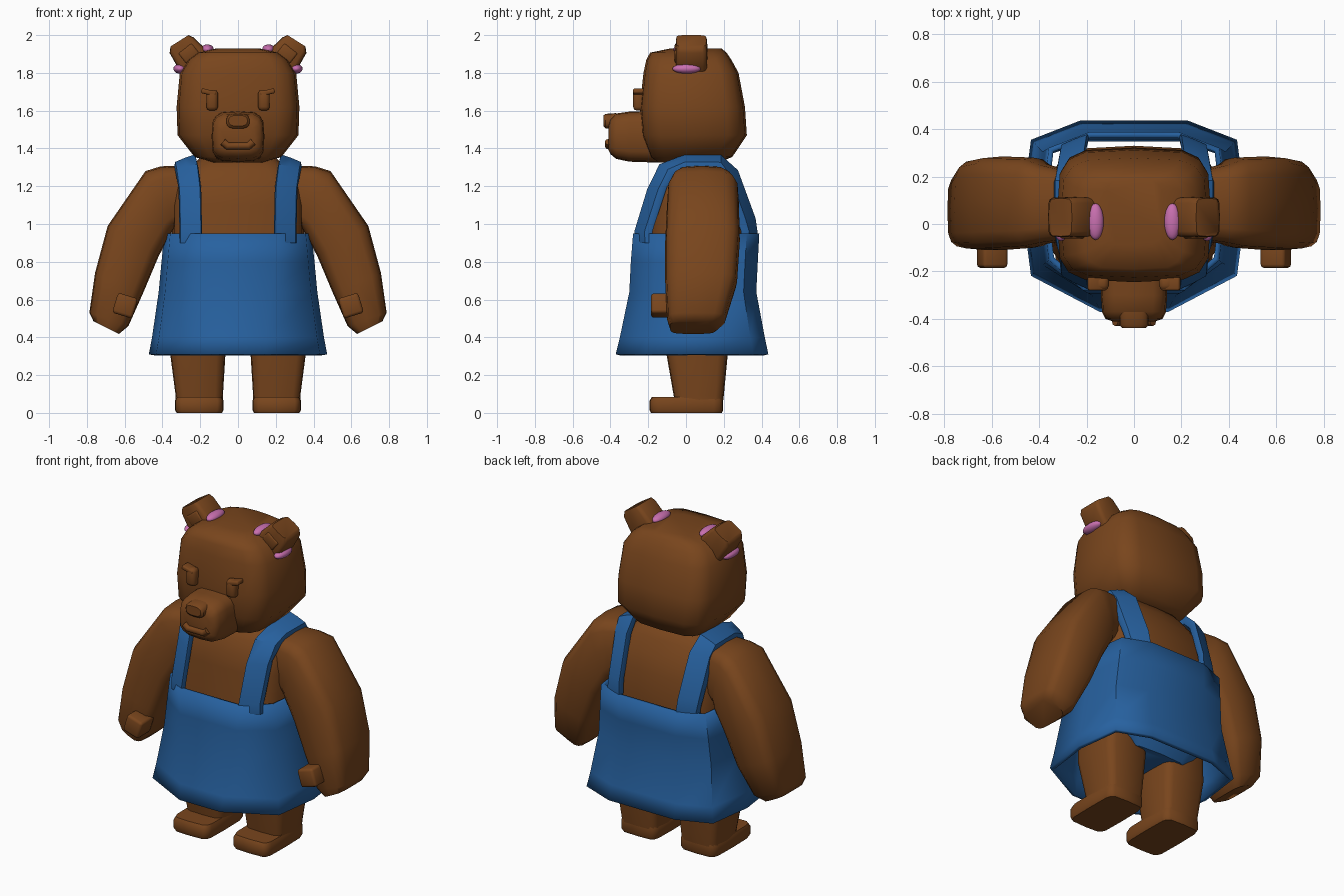
import bpy
import bmesh
from math import cos, sin, pi, radians, copysign
from mathutils import Vector, Matrix

if "Cube" in bpy.data.objects:
    bpy.data.objects.remove(bpy.data.objects["Cube"], do_unlink=True)


def material(name, colour):
    m = bpy.data.materials.new(name)
    m.use_nodes = True
    m.diffuse_color = (*colour, 1)
    m.node_tree.nodes["Principled BSDF"].inputs["Base Color"].default_value = (*colour, 1)
    return m


FUR = material("brown fur", (0.19, 0.06, 0.012))
CLOTH = material("blue cloth", (0.02, 0.12, 0.35))
PINK = material("pink bow", (0.58, 0.16, 0.43))


def finish(name, bm, mat, mirror=False, angle=40):
    """Turn a bmesh into a shaded object, optionally mirrored across x."""
    bmesh.ops.recalc_face_normals(bm, faces=bm.faces)
    mesh = bpy.data.meshes.new(name)
    bm.to_mesh(mesh)
    bm.free()
    mesh.materials.append(mat)
    ob = bpy.data.objects.new(name, mesh)
    bpy.context.collection.objects.link(ob)
    bpy.ops.object.select_all(action='DESELECT')
    ob.select_set(True)
    bpy.context.view_layer.objects.active = ob
    bpy.ops.object.shade_smooth_by_angle(angle=radians(angle))
    if mirror:
        ob.modifiers.new("mirror", 'MIRROR').use_mirror_merge = False
    return ob


def skin(name, loops, mat, mirror=False, caps=True, angle=40):
    """Join loops of points with quads."""
    bm = bmesh.new()
    rings = [[bm.verts.new(p) for p in loop] for loop in loops]
    for a, b in zip(rings, rings[1:]):
        for i in range(len(a)):
            j = (i + 1) % len(a)
            bm.faces.new((a[i], a[j], b[j], b[i]))
    if caps:
        bm.faces.new(rings[0])
        bm.faces.new(rings[-1])
    return finish(name, bm, mat, mirror, angle)


def loft(name, sections, mat, mirror=False, n=16, square=0.5, angle=40):
    """Skin rounded-rectangle rings given as (centre, half axis u, half axis v)."""
    turns = [2 * pi * i / n for i in range(n)]
    outline = [(copysign(abs(cos(a)) ** square, cos(a)),
                copysign(abs(sin(a)) ** square, sin(a))) for a in turns]
    loops = [[Vector(c) + Vector(u) * p + Vector(v) * q for p, q in outline]
             for c, u, v in sections]
    return skin(name, loops, mat, mirror, True, angle)


def level(z, hx, y0, y1, x=0):
    """Horizontal ring."""
    return (x, (y0 + y1) / 2, z), (hx, 0, 0), (0, (y1 - y0) / 2, 0)


def slanted(inner, outer, y0, y1):
    """Ring spanning two points in the xz plane."""
    (xi, zi), (xo, zo) = inner, outer
    return (((xi + xo) / 2, (y0 + y1) / 2, (zi + zo) / 2),
            ((xo - xi) / 2, 0, (zo - zi) / 2), (0, (y1 - y0) / 2, 0))


def upright(y, hx, z0, z1):
    """Ring facing the front."""
    return (0, y, (z0 + z1) / 2), (hx, 0, 0), (0, 0, (z1 - z0) / 2)


def hem(z, hx, y0, y1, front):
    """Ten-sided dress ring whose front panel has the given relative width."""
    half = [(front, -1), (0.92, -0.62), (1, 0.1), (0.92, 0.8), (0.48, 1)]
    outline = half + [(-p, q) for p, q in reversed(half)]
    return [(p * hx, (y0 + y1) / 2 + q * (y1 - y0) / 2, z) for p, q in outline]


def box(name, centre, size, turn=0, bevel=0.015):
    """Mirrored pair of rounded boxes."""
    bm = bmesh.new()
    bmesh.ops.create_cube(bm, size=1)
    bmesh.ops.scale(bm, vec=size, verts=bm.verts)
    bmesh.ops.bevel(bm, geom=bm.edges[:], offset=bevel, segments=2, profile=0.5, affect='EDGES')
    bm.transform(Matrix.Translation(centre) @ Matrix.Rotation(radians(turn), 4, 'Y'))
    finish(name, bm, FUR, True, 50)


def bow(name, centre, size):
    """Mirrored pair of flattened balls."""
    bm = bmesh.new()
    bmesh.ops.create_uvsphere(bm, u_segments=20, v_segments=12, radius=1)
    bm.transform(Matrix.Translation(centre) @ Matrix.Diagonal((*size, 1)))
    finish(name, bm, PINK, True, 60)


# Head and muzzle
loft("head", [level(1.325, 0.13, -0.15, 0.17), level(1.355, 0.23, -0.19, 0.245),
              level(1.47, 0.32, -0.235, 0.322), level(1.62, 0.325, -0.245, 0.312),
              level(1.80, 0.308, -0.225, 0.278), level(1.87, 0.265, -0.21, 0.24),
              level(1.907, 0.215, -0.19, 0.215), level(1.928, 0.12, -0.09, 0.19)],
     FUR, square=0.47, angle=60)
loft("muzzle", [upright(-0.15, 0.14, 1.325, 1.60), upright(-0.30, 0.14, 1.33, 1.595),
                upright(-0.37, 0.135, 1.345, 1.585), upright(-0.40, 0.12, 1.37, 1.555),
                upright(-0.41, 0.09, 1.39, 1.52)], FUR, square=0.55, angle=60)

# Face details
loft("nose", [upright(-0.37, 0.062, 1.503, 1.587), upright(-0.425, 0.062, 1.505, 1.583),
              upright(-0.438, 0.05, 1.518, 1.575)], FUR, square=0.7)
box("eyes", (0.137, -0.25, 1.655), (0.062, 0.06, 0.11), bevel=0.02)
box("lashes", (0.155, -0.25, 1.697), (0.08, 0.06, 0.026), turn=-14, bevel=0.008)

curve = bpy.data.curves.new("mouth", 'CURVE')
curve.dimensions = '3D'
curve.bevel_depth = 0.02
curve.bevel_resolution = 2
curve.use_fill_caps = True
lip = curve.splines.new('POLY')
lip.points.add(3)
for point, (x, z) in zip(lip.points, [(-0.08, 1.435), (-0.055, 1.413), (0.055, 1.413), (0.08, 1.435)]):
    point.co = (x, -0.41, z, 1)
curve.materials.append(FUR)
bpy.context.collection.objects.link(bpy.data.objects.new("mouth", curve))

# Ears with pink bows at each base
loft("ears", [slanted((0.15, 1.895), (0.29, 1.79), -0.055, 0.113),
              slanted((0.18, 1.935), (0.32, 1.83), -0.055, 0.113),
              slanted((0.235, 1.988), (0.362, 1.905), -0.055, 0.113),
              slanted((0.262, 2.0), (0.357, 1.94), -0.052, 0.108)],
     FUR, mirror=True, square=0.35, angle=50)
box("inner_ears", (0.26, -0.046, 1.903), (0.09, 0.03, 0.07), turn=38, bevel=0.01)
bow("upper_bows", (0.162, 0.01, 1.925), (0.034, 0.077, 0.026))
bow("lower_bows", (0.308, 0.003, 1.822), (0.034, 0.075, 0.026))

# Torso, with blue underwear on the lower faces
torso = loft("torso", [level(0.36, 0.25, -0.14, 0.24), level(0.50, 0.36, -0.21, 0.30),
                       level(0.75, 0.365, -0.22, 0.325), level(0.95, 0.35, -0.195, 0.33),
                       level(1.10, 0.35, -0.18, 0.305), level(1.20, 0.33, -0.165, 0.275),
                       level(1.28, 0.28, -0.125, 0.225), level(1.35, 0.2, -0.08, 0.18)],
             FUR, square=0.55, angle=60)
torso.data.materials.append(CLOTH)
for face in torso.data.polygons:
    face.material_index = int(face.center.z < 0.6)

# Arms and thumbs
loft("arms", [slanted((0.28, 1.00), (0.30, 1.31), -0.07, 0.23),
              slanted((0.34, 0.97), (0.41, 1.305), -0.085, 0.255),
              slanted((0.36, 0.94), (0.49, 1.28), -0.1, 0.28),
              slanted((0.42, 0.83), (0.69, 0.99), -0.11, 0.285),
              slanted((0.50, 0.64), (0.757, 0.74), -0.11, 0.27),
              slanted((0.58, 0.46), (0.787, 0.53), -0.10, 0.21),
              slanted((0.63, 0.418), (0.765, 0.485), -0.085, 0.16)], FUR, mirror=True, angle=45)
box("thumbs", (0.598, -0.12, 0.568), (0.11, 0.13, 0.11), turn=-17)

# Legs and feet
loft("legs", [level(0.05, 0.125, -0.06, 0.195, 0.205), level(0.09, 0.125, -0.065, 0.2, 0.205),
              level(0.32, 0.147, -0.105, 0.222, 0.213), level(0.5, 0.14, -0.12, 0.23, 0.21)],
     FUR, mirror=True, square=0.4)
loft("feet", [level(0, 0.12, -0.185, 0.19, 0.205), level(0.015, 0.128, -0.193, 0.197, 0.205),
              level(0.065, 0.128, -0.193, 0.197, 0.205), level(0.085, 0.12, -0.18, 0.195, 0.205)],
     FUR, mirror=True, square=0.3)

# Dress skirt, open at both ends
dress = skin("dress", [hem(0.31, 0.472, -0.372, 0.436, 0.3), hem(0.40, 0.455, -0.35, 0.417, 0.33),
                       hem(0.64, 0.42, -0.30, 0.372, 0.42), hem(0.80, 0.405, -0.292, 0.38, 0.48),
                       hem(0.95, 0.39, -0.28, 0.388, 0.55)], CLOTH, caps=False, angle=60)
solid = dress.modifiers.new("thickness", 'SOLIDIFY')
solid.thickness = 0.025
solid.offset = -1

# Shoulder straps: centre, half width, half thickness
path = [((0.25, -0.226, 0.90), (0.06, 0.03, 0), (0, 0.02, 0)),
        ((0.25, -0.226, 0.96), (0.06, 0.03, 0), (0, 0.023, 0)),
        ((0.255, -0.153, 1.19), (0.06, 0.032, 0), (0, 0.026, 0.006)),
        ((0.27, -0.1, 1.285), (0.06, 0.025, -0.015), (0, 0.02, -0.02)),
        ((0.28, 0.0, 1.327), (0.058, 0, -0.022), (0, 0.005, -0.024)),
        ((0.28, 0.175, 1.325), (0.058, 0, -0.022), (0, -0.01, -0.024)),
        ((0.27, 0.23, 1.265), (0.06, -0.025, -0.01), (0, -0.025, -0.012)),
        ((0.255, 0.318, 1.03), (0.06, -0.03, 0), (0, -0.026, 0)),
        ((0.25, 0.335, 0.96), (0.06, -0.024, 0), (0, -0.024, 0)),
        ((0.25, 0.335, 0.90), (0.06, -0.024, 0), (0, -0.02, 0))]
loft("straps", path, CLOTH, mirror=True, n=8, square=0.3)
